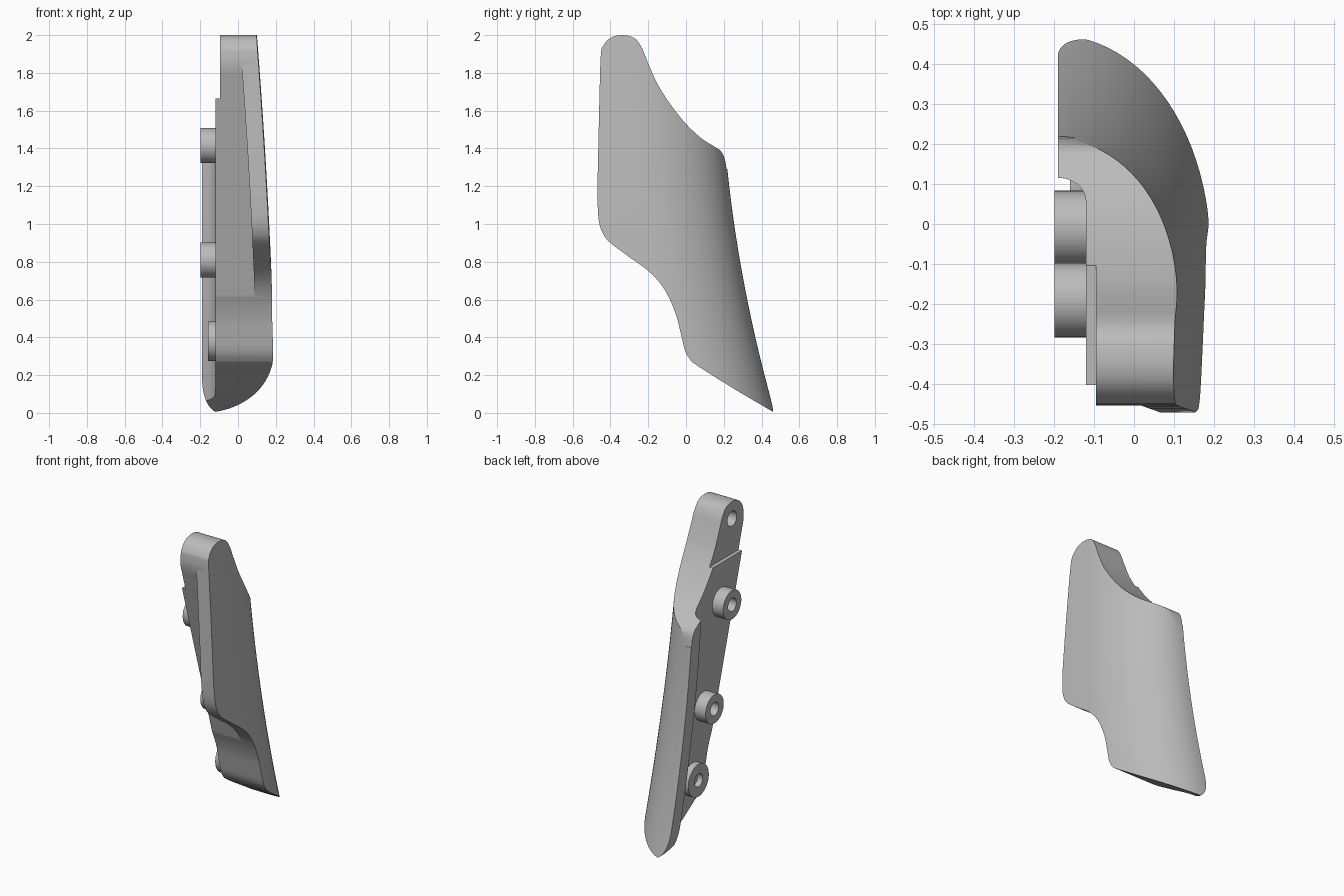
import bpy, bmesh, math
from mathutils import Vector

cube = bpy.data.objects.get("Cube")
if cube:
    bpy.data.objects.remove(cube, do_unlink=True)

grey = bpy.data.materials.new("plain grey")
grey.use_nodes = True
grey.diffuse_color = (0.5, 0.5, 0.5, 1)
grey.node_tree.nodes["Principled BSDF"].inputs["Base Color"].default_value = (0.5, 0.5, 0.5, 1)


def loft(name, sections):
    """Closed solid through rings of equal point count."""
    bm = bmesh.new()
    rings = [[bm.verts.new(p) for p in s] for s in sections]
    n = len(rings[0])
    for a, b in zip(rings, rings[1:]):
        for i in range(n):
            j = (i + 1) % n
            bm.faces.new((a[i], a[j], b[j], b[i]))
    bm.faces.new(rings[0])
    bm.faces.new(rings[-1])
    bmesh.ops.recalc_face_normals(bm, faces=bm.faces)
    mesh = bpy.data.meshes.new(name)
    bm.to_mesh(mesh)
    bm.free()
    mesh.materials.append(grey)
    obj = bpy.data.objects.new(name, mesh)
    bpy.context.collection.objects.link(obj)
    return obj


def smooth_path(points, steps=5):
    """Open Catmull-Rom curve through the points."""
    p = [Vector(q) for q in points]
    p = [2 * p[0] - p[1]] + p + [2 * p[-1] - p[-2]]
    out = []
    for a, b, c, d in zip(p, p[1:], p[2:], p[3:]):
        for k in range(steps):
            t = k / steps
            out.append(0.5 * (2 * b + (c - a) * t + (2 * a - 5 * b + 4 * c - d) * t ** 2
                              + (3 * b - a - 3 * c + d) * t ** 3))
    return out + [p[-2]]


def combine(obj, tool, operation):
    mod = obj.modifiers.new(operation, 'BOOLEAN')
    mod.operation = operation
    mod.solver = 'EXACT'
    mod.object = tool
    bpy.context.view_layer.objects.active = obj
    bpy.ops.object.modifier_apply(modifier=mod.name)
    bpy.data.objects.remove(tool, do_unlink=True)


def smooth(obj):
    bpy.ops.object.select_all(action='DESELECT')
    obj.select_set(True)
    bpy.context.view_layer.objects.active = obj
    bpy.ops.object.shade_smooth_by_angle(angle=math.radians(30))


def rear(z):      # rear edge of the shell at a height
    return 0.47 - 0.285 * z + 0.07 * z * z


def outer(z):     # outermost x of the shell at a height
    return 0.2 - 0.02 * z - 0.015 * z * z


FLOOR, LIP = -0.12, -0.19


def section(z):
    """Horizontal slice: curved outer wall, flat inside, rear lip with a fillet."""
    b, x = rear(z), outer(z)
    pts = []
    for i in range(25):
        a = math.pi / 2 * i / 24
        pts.append((LIP + (x - LIP) * math.sin(a), b - 0.47 + 0.47 * math.cos(a), z))
    pts += [(x - 0.006, -0.6, z), (FLOOR, -0.6, z)]
    for i in range(7):
        a = math.pi / 2 * i / 6
        pts.append((LIP + 0.07 * math.cos(a), b - 0.145 + 0.055 * math.sin(a), z))
    return pts


# Panel body, trimmed by the side outline
panel = loft("side_panel", [section(-0.1 + 2.2 * i / 36) for i in range(37)])
top_edge = [(-0.46, 1.6), (-0.452, 1.88), (-0.44, 1.94), (-0.4, 1.985), (-0.34, 2.0),
            (-0.275, 1.985), (-0.235, 1.935), (-0.2, 1.85), (-0.15, 1.74), (-0.08, 1.63),
            (0, 1.53), (0.08, 1.455), (0.15, 1.41), (0.185, 1.385), (0.205, 1.345), (0.215, 1.29)]
bottom_edge = [(0.47, 0), (0.25, 0.13), (0.06, 0.25), (0.02, 0.285), (-0.005, 0.33),
               (-0.025, 0.41), (-0.05, 0.51), (-0.09, 0.61), (-0.14, 0.69), (-0.21, 0.76),
               (-0.3, 0.825), (-0.4, 0.9), (-0.44, 0.95), (-0.462, 1.02), (-0.47, 1.15)]
outline = smooth_path(top_edge) + [Vector((0.6, 1.29)), Vector((0.6, 0))] + smooth_path(bottom_edge)
combine(panel, loft("outline_trim", [[(x, p.x, p.y) for p in outline] for x in (-0.5, 0.5)]), 'INTERSECT')

# Front pocket behind the thin shell wall
pocket = []
for i in range(19):
    z = 0.1 + 1.9 * i / 18
    x, y = outer(z) - 0.093, -0.4 + 0.294 * (1.66 - z)
    pocket.append([(-0.4, -0.9, z), (x, -0.9, z), (x, y, z), (-0.4, y, z)])
combine(panel, loft("pocket_cutter", pocket), 'DIFFERENCE')

# Recessed top pad on the inside
pad = [(-0.4, -0.8), (-0.095, -0.8), (-0.095, 0.0), (-0.4, 0.0)]
combine(panel, loft("pad_cutter", [[(x, y, z) for x, y in pad] for z in (1.665, 2.3)]), 'DIFFERENCE')

# Rounded lower tip of the lip
tip = smooth_path([(-0.09, -0.003), (-0.13, 0.012), (-0.165, 0.055), (-0.185, 0.12), (-0.192, 0.2)], 4)
tip += [Vector((-0.4, 0.2)), Vector((-0.4, -0.3)), Vector((-0.09, -0.3))]
combine(panel, loft("tip_cutter", [[(p.x, y, p.y) for p in tip] for y in (-0.8, 0.8)]), 'DIFFERENCE')


def ring(x, r, y, z):
    return [(x, y + r * math.cos(2 * math.pi * i / 40), z + r * math.sin(2 * math.pi * i / 40))
            for i in range(40)]


# Blind screw hole in the top pad
combine(panel, loft("hole_cutter", [ring(x, 0.048, -0.335, 1.89) for x in (-0.3, 0.0)]), 'DIFFERENCE')
smooth(panel)

# Bored mounting bosses on the inside face
for name, y, z, face, r in (("upper_boss", -0.19, 1.415, -0.198, 0.093),
                            ("middle_boss", -0.01, 0.81, -0.198, 0.093),
                            ("lower_boss", 0.1, 0.38, -0.16, 0.105)):
    boss = loft(name, [ring(-0.1, r, y, z), ring(face, r, y, z),
                       ring(face, 0.042, y, z), ring(FLOOR - 0.004, 0.042, y, z)])
    smooth(boss)
